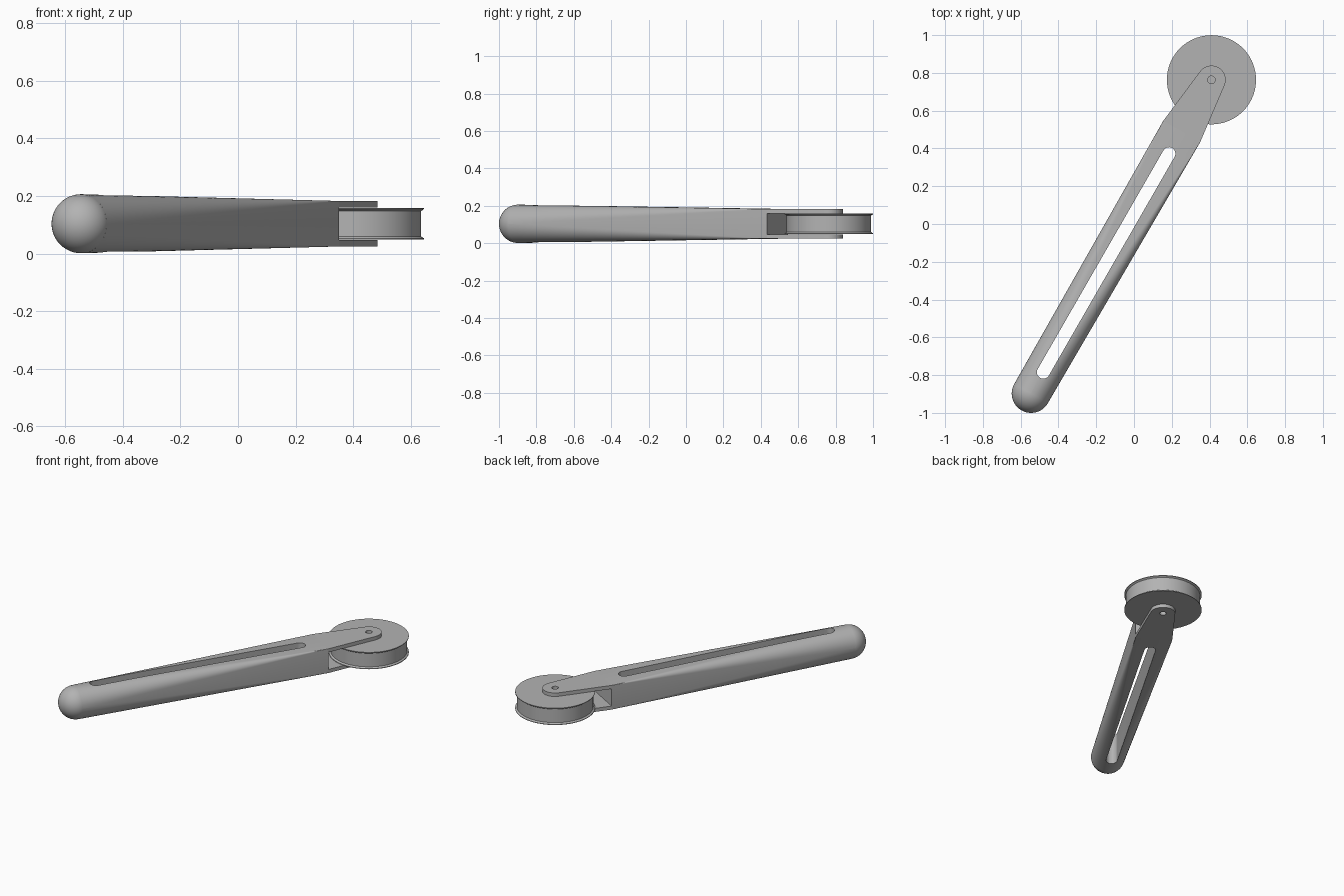
import bpy, bmesh, math
from mathutils import Matrix

if "Cube" in bpy.data.objects:
    bpy.data.objects.remove(bpy.data.objects["Cube"], do_unlink=True)

# Single grey finish
grey = bpy.data.materials.new("plain_grey")
grey.use_nodes = True
GREY = (0.45, 0.45, 0.45, 1)
grey.diffuse_color = GREY
grey.node_tree.nodes["Principled BSDF"].inputs["Base Color"].default_value = GREY

# Local frame: x runs along the handle from the knob to the axle
MID, R, AXLE, NECK = 0.1035, 0.1025, 1.916, 1.6
END_W, END_H = 0.113, 0.079
GAP = 0.056
FRAME = Matrix.Translation((-0.545, -0.8975, MID)) @ Matrix.Rotation(math.radians(60.1), 4, "Z")


def finish(name, bm):
    bmesh.ops.recalc_face_normals(bm, faces=bm.faces)
    mesh = bpy.data.meshes.new(name)
    bm.to_mesh(mesh)
    bm.free()
    mesh.materials.append(grey)
    obj = bpy.data.objects.new(name, mesh)
    bpy.context.collection.objects.link(obj)
    obj.matrix_world = FRAME
    return obj


def select(obj):
    bpy.ops.object.select_all(action="DESELECT")
    obj.select_set(True)
    bpy.context.view_layer.objects.active = obj


def smooth(obj):
    select(obj)
    bpy.ops.object.shade_smooth_by_angle(angle=math.radians(30))


def arc(cx, cy, r, start, end, n):
    angles = [math.radians(start + (end - start) * i / n) for i in range(n + 1)]
    return [(cx + r * math.cos(a), cy + r * math.sin(a)) for a in angles]


def prism(name, outline, z0, z1):
    bm = bmesh.new()
    base = bm.faces.new([bm.verts.new((x, y, z0)) for x, y in outline])
    top = bmesh.ops.extrude_face_region(bm, geom=[base])
    verts = [g for g in top["geom"] if isinstance(g, bmesh.types.BMVert)]
    bmesh.ops.translate(bm, verts=verts, vec=(0, 0, z1 - z0))
    return finish(name, bm)


def cut(obj, cutter):
    bpy.context.view_layer.update()
    mod = obj.modifiers.new("cut", "BOOLEAN")
    mod.operation, mod.solver, mod.object = "DIFFERENCE", "EXACT", cutter
    select(obj)
    bpy.ops.object.modifier_apply(modifier="cut")
    bpy.data.objects.remove(cutter, do_unlink=True)


# Handle: round at the knob, blending to a square section at the neck
bm = bmesh.new()
rings = []
STEPS = 16
for i in range(STEPS + 1):
    t = i / STEPS
    w, h = R + (END_W - R) * t, R + (END_H - R) * t
    c = max(0.001, (R - 0.0005) * (1 - t))
    ring = []
    for k, (sy, sz) in enumerate([(1, 1), (-1, 1), (-1, -1), (1, -1)]):
        ring += arc(sy * (w - c), sz * (h - c), c, 90 * k, 90 * k + 90, 10)
    rings.append([bm.verts.new((NECK * t, y, z)) for y, z in ring])
for a, b in zip(rings, rings[1:]):
    for j in range(len(a)):
        k = (j + 1) % len(a)
        bm.faces.new((a[j], a[k], b[k], b[j]))
bm.faces.new(rings[0])
bm.faces.new(rings[-1])
handle = finish("handle", bm)

# Long slot through the handle
SLOT = 0.034
slot = arc(0.13, 0, SLOT, 90, 270, 14) + arc(1.465, 0, SLOT, -90, 90, 14)
cut(handle, prism("slot_cutter", slot, -0.2, 0.2))
smooth(handle)

# Rounded knob: half a ball closing the handle
bm = bmesh.new()
bmesh.ops.create_uvsphere(bm, u_segments=48, v_segments=24, radius=R)
bmesh.ops.bisect_plane(bm, geom=bm.verts[:] + bm.edges[:] + bm.faces[:],
                       plane_co=(0.002, 0, 0), plane_no=(1, 0, 0), clear_outer=True)
smooth(finish("end_knob", bm))

# Fork cheeks either side of the wheel, each with an axle hole
tip = [(NECK, -END_W)] + arc(AXLE, 0, 0.075, -83, 83, 28) + [(NECK, END_W)]
for name, z0, z1 in (("upper_cheek", GAP, END_H), ("lower_cheek", -END_H, -GAP)):
    cheek = prism(name, tip, z0, z1)
    cut(cheek, prism("hole_cutter", arc(AXLE, 0, 0.02, 0, 345, 23), -0.2, 0.2))
    smooth(cheek)

# Grooved wheel, turned from half a rim profile and its mirror
RIM, TREAD, HALF = 0.236, 0.226, 0.055
half = [(0, HALF), (RIM, HALF), (RIM, HALF - 0.004), (TREAD, HALF - 0.011)]
profile = half + [(r, -z) for r, z in reversed(half)]
bm = bmesh.new()
verts = [bm.verts.new((AXLE + r, 0, z)) for r, z in profile]
edges = [bm.edges.new(pair) for pair in zip(verts, verts[1:])]
bmesh.ops.spin(bm, geom=verts + edges, cent=(AXLE, 0, 0), axis=(0, 0, 1),
               angle=math.tau, steps=72)
bmesh.ops.remove_doubles(bm, verts=bm.verts, dist=0.0001)
smooth(finish("wheel", bm))
